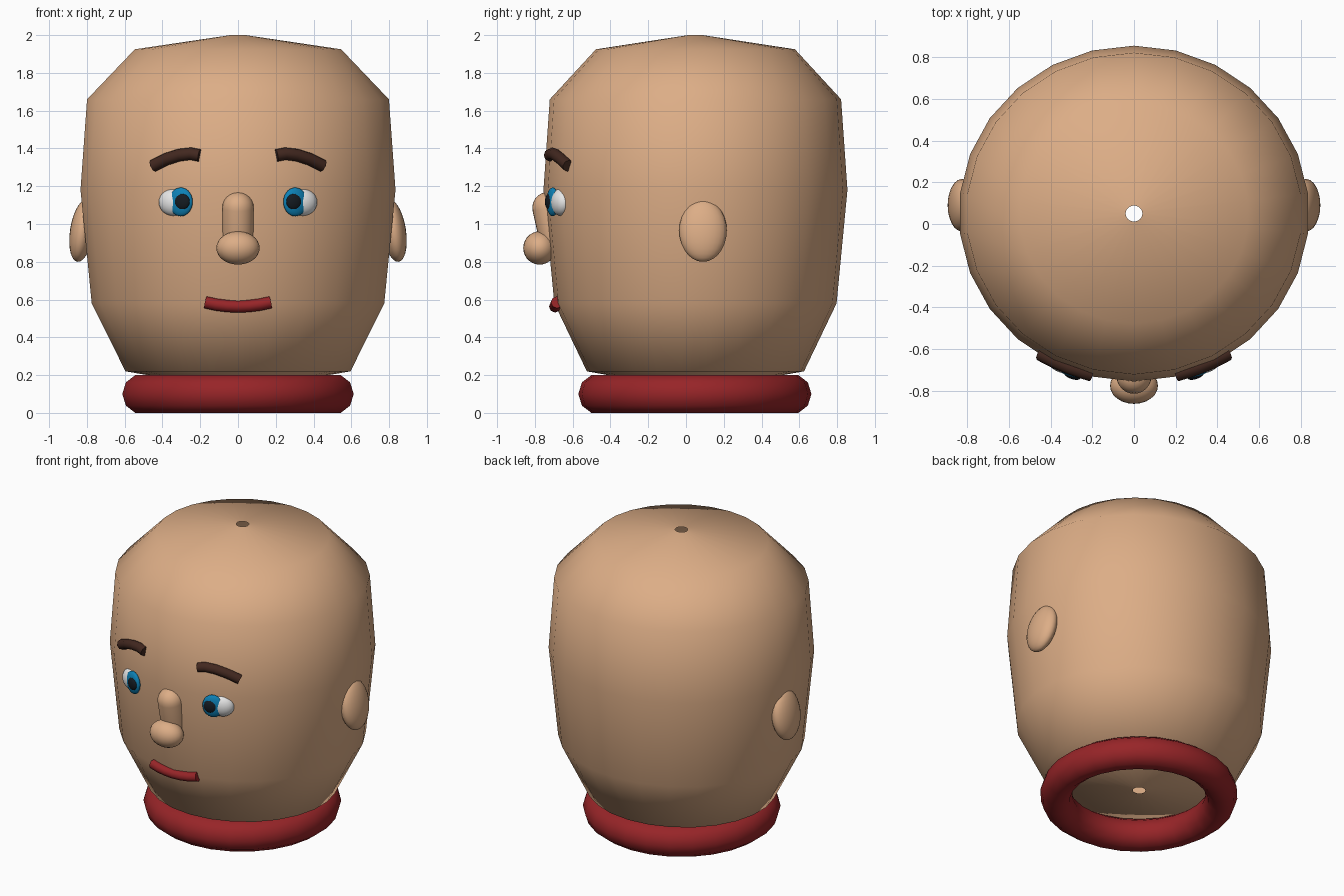
import bpy, bmesh, math
from mathutils import Matrix, Euler, Vector

if "Cube" in bpy.data.objects:
    bpy.data.objects.remove(bpy.data.objects["Cube"])

CY = 0.05          # depth centre of the head
SIDES = 26


def material(name, rgb):
    m = bpy.data.materials.new(name)
    m.diffuse_color = (*rgb, 1)
    m.use_nodes = True
    m.node_tree.nodes["Principled BSDF"].inputs["Base Color"].default_value = m.diffuse_color
    return m


SKIN = material("skin", (0.72, 0.42, 0.24))
RED = material("dark red", (0.31, 0.018, 0.021))
BROWN = material("dark brown", (0.055, 0.021, 0.014))
WHITE = material("eye white", (0.80, 0.80, 0.80))
BLUE = material("iris blue", (0.004, 0.22, 0.47))
BLACK = material("pupil black", (0.007, 0.011, 0.016))


def finish(bm, name, mat):
    bmesh.ops.recalc_face_normals(bm, faces=bm.faces)
    for f in bm.faces:
        f.smooth = True
    me = bpy.data.meshes.new(name)
    bm.to_mesh(me)
    bm.free()
    me.materials.append(mat)
    ob = bpy.data.objects.new(name, me)
    bpy.context.collection.objects.link(ob)
    return ob


def lathe(name, profile, mat, sides=SIDES, depth=1.0, closed=False,
          loc=(0, 0, 0), rot=(0, 0, 0)):
    """Spin (radius, z) points round z; one vertex column faces the front."""
    bm = bmesh.new()
    rings = []
    for r, z in profile:
        ring = []
        for i in range(sides):
            a = -math.pi / 2 + i * math.tau / sides
            ring.append(bm.verts.new((r * math.cos(a), r * depth * math.sin(a), z)))
        rings.append(ring)
    pairs = list(zip(rings, rings[1:]))
    if closed:
        pairs.append((rings[-1], rings[0]))
    for lo, hi in pairs:
        for i in range(sides):
            j = (i + 1) % sides
            bm.faces.new((lo[i], lo[j], hi[j], hi[i]))
    bm.transform(Matrix.Translation(loc) @ Euler(rot).to_matrix().to_4x4())
    return finish(bm, name, mat)


def ellipsoid(name, loc, radii, mat, rot=(0, 0, 0)):
    bm = bmesh.new()
    bmesh.ops.create_uvsphere(bm, u_segments=24, v_segments=14, radius=1)
    bm.transform(Matrix.LocRotScale(Vector(loc), Euler(rot), Vector(radii)))
    return finish(bm, name, mat)


# Head: spun profile, slightly shallower than wide, small open holes at the poles
HEAD = [(0.04, 0.125), (0.60, 0.22), (0.78, 0.58), (0.84, 1.18),
        (0.805, 1.66), (0.55, 1.925), (0.04, 2.0)]
DEPTH = 0.958
lathe("head", HEAD, SKIN, depth=DEPTH, loc=(0, CY, 0))


def head_front(x, z):
    """y of the head's front surface at x, z."""
    for (r0, z0), (r1, z1) in zip(HEAD, HEAD[1:]):
        if z0 <= z <= z1:
            r = r0 + (r1 - r0) * (z - z0) / (z1 - z0)
            return CY - DEPTH * math.sqrt(r * r - x * x)


def surface_tube(name, points, radius, mat):
    """Capped round strip following the face."""
    cu = bpy.data.curves.new(name, 'CURVE')
    cu.dimensions = '3D'
    cu.bevel_depth = radius
    cu.bevel_resolution = 2
    cu.use_fill_caps = True
    sp = cu.splines.new('POLY')
    sp.points.add(len(points) - 1)
    for p, (x, z) in zip(sp.points, points):
        p.co = (x, head_front(x, z) - 0.004, z, 1)
    cu.materials.append(mat)
    ob = bpy.data.objects.new(name, cu)
    bpy.context.collection.objects.link(ob)
    bpy.ops.object.select_all(action='DESELECT')
    ob.select_set(True)
    bpy.context.view_layer.objects.active = ob
    bpy.ops.object.convert(target='MESH')


# Collar: ten-sided ring under the head
ring = [(0.517 + 0.1 * math.cos(k * math.tau / 10),
         0.1 + 0.105 * math.sin(k * math.tau / 10)) for k in range(10)]
lathe("collar", ring, RED, closed=True, loc=(0, CY - 0.003, 0))

# Nose: leaning capsule bridge and a wide round tip
capsule = []
for end, start in ((-0.1, -90), (0.1, 0)):
    for k in range(7):
        a = math.radians(start + 15 * k)
        capsule.append((max(0.0005, 0.084 * math.cos(a)), end + 0.084 * math.sin(a)))
lathe("nose_bridge", capsule, SKIN, sides=24, loc=(0, -0.708, 0.988), rot=(0.22, 0, 0))
ellipsoid("nose_tip", (0, -0.775, 0.873), (0.115, 0.087, 0.088), SKIN)

# Mouth: shallow smile
surface_tube("mouth", [(x, 0.563 + 0.75 * x * x) for x in
                       (-0.172, -0.115, -0.057, 0, 0.057, 0.115, 0.172)], 0.032, RED)

# Mirrored features
for s, side in ((-1, "left"), (1, "right")):
    turn = (0, 0, s * math.radians(20))
    ellipsoid(side + "_ear", (s * 0.825, 0.09, 0.965), (0.064, 0.126, 0.167), SKIN,
              (0, -s * math.radians(9), 0))
    ellipsoid(side + "_eye_white", (s * 0.342, -0.663, 1.115), (0.08, 0.05, 0.072), WHITE, turn)
    ellipsoid(side + "_iris", (s * 0.303, -0.706, 1.117), (0.067, 0.026, 0.076), BLUE, turn)
    ellipsoid(side + "_pupil", (s * 0.296, -0.724, 1.118), (0.043, 0.019, 0.043), BLACK, turn)
    surface_tube(side + "_eyebrow", [(s * x, z) for x, z in
                 ((0.203, 1.363), (0.25, 1.372), (0.31, 1.365), (0.38, 1.343), (0.45, 1.308))],
                 0.033, BROWN)
